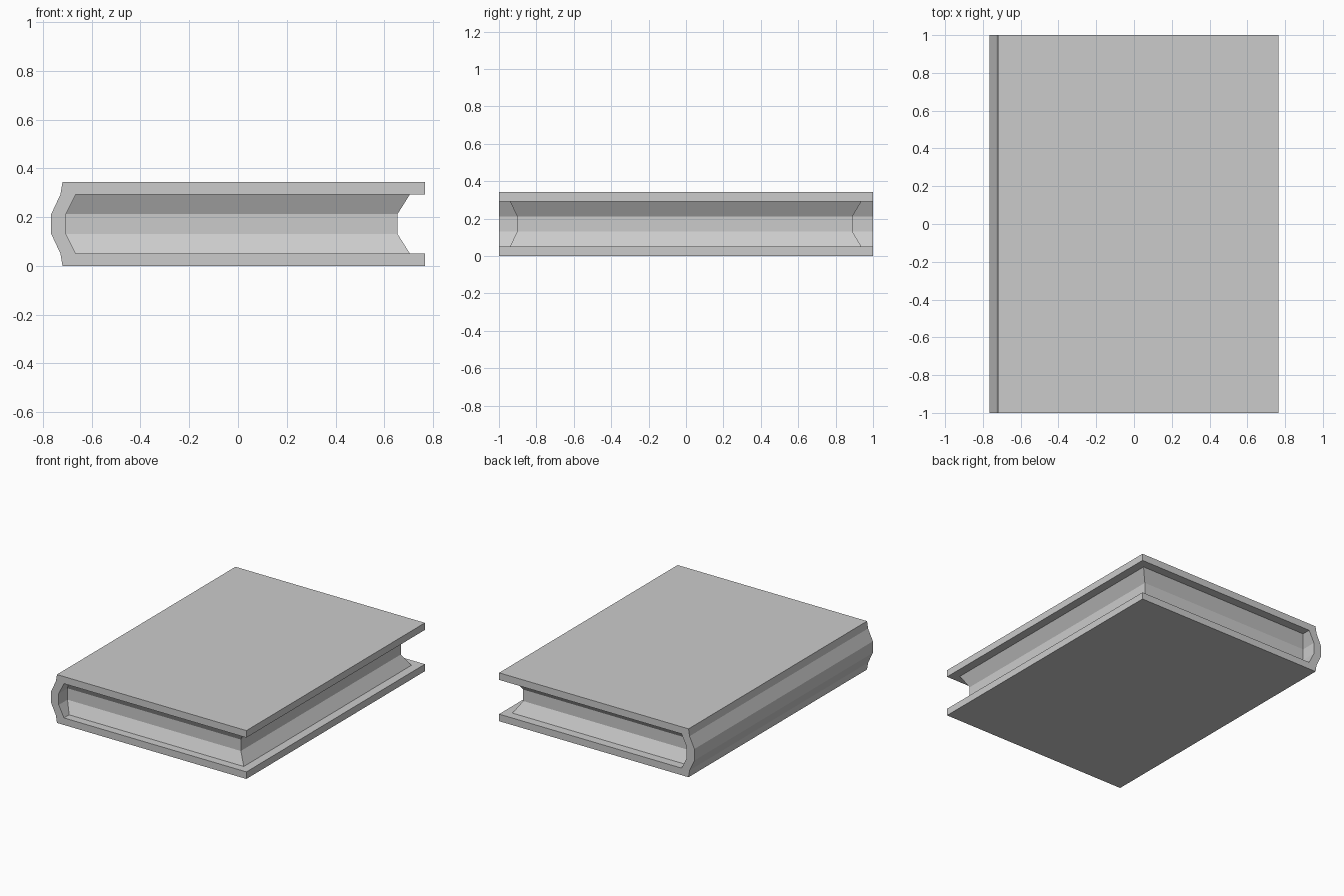
import bpy, bmesh

if "Cube" in bpy.data.objects:
    bpy.data.objects.remove(bpy.data.objects["Cube"])


def loft(name, rings):
    """Join equal-sized closed rings of points into a capped solid."""
    bm = bmesh.new()
    loops = [[bm.verts.new(p) for p in ring] for ring in rings]
    n = len(loops[0])
    for a, b in zip(loops, loops[1:]):
        for i in range(n):
            j = (i + 1) % n
            bm.faces.new((a[i], a[j], b[j], b[i]))
    bm.faces.new(loops[0])
    bm.faces.new(loops[-1])
    bmesh.ops.recalc_face_normals(bm, faces=bm.faces)
    mesh = bpy.data.meshes.new(name)
    bm.to_mesh(mesh)
    bm.free()
    obj = bpy.data.objects.new(name, mesh)
    bpy.context.collection.objects.link(obj)
    return obj


HEIGHT = 0.343
BOARD = 0.05          # cover board thickness
EDGE = 0.766          # fore edge of the boards
levels = [BOARD, 0.131, HEIGHT - 0.131, HEIGHT - BOARD]
spine_inner = [-0.665, -0.706, -0.706, -0.665]
spine_outer = [-0.728, -0.766, -0.766, -0.728]

# Cover: C-shaped section with faceted spine, extruded along y
section = [(EDGE, 0), (-0.72, 0)]
section += list(zip(spine_outer, levels))
section += [(-0.72, HEIGHT), (EDGE, HEIGHT), (EDGE, HEIGHT - BOARD)]
section += list(zip(spine_inner, levels))[::-1]
section += [(EDGE, BOARD)]
loft("cover", [[(x, y, z) for x, z in section] for y in (-1, 1)])

# Page block: stacked rectangles, pinched in at the three open edges
fore_edge = [0.705, 0.654, 0.654, 0.705]
front_end = [-0.942, -0.902, -0.902, -0.942]
back_end = [0.938, 0.89, 0.89, 0.938]
loft("pages", [
    [(x0, y0, z), (x1, y0, z), (x1, y1, z), (x0, y1, z)]
    for z, x0, x1, y0, y1 in zip(levels, spine_inner, fore_edge,
                                 front_end, back_end)
])
